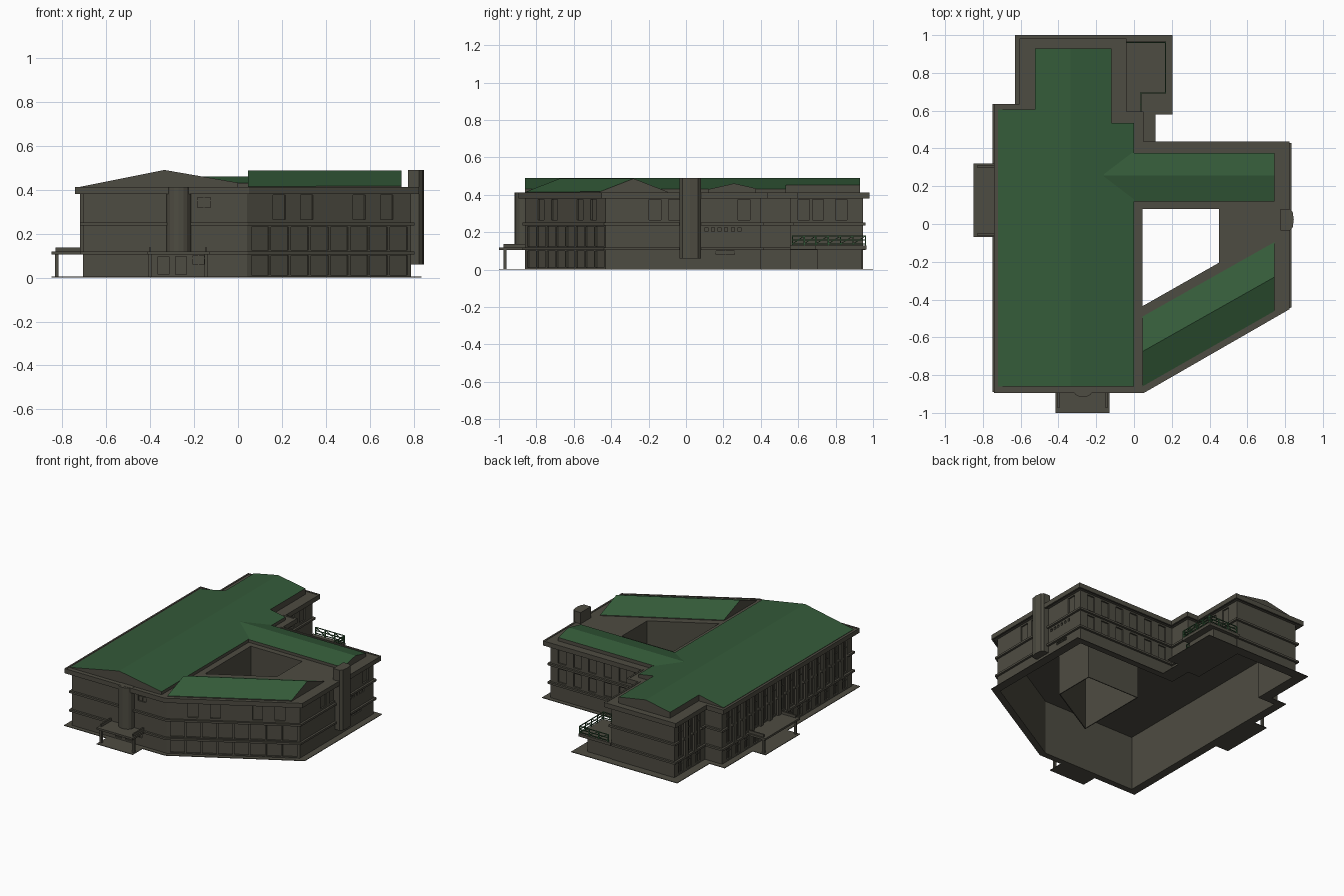
import bpy, bmesh, math
from mathutils import Vector, Matrix

if "Cube" in bpy.data.objects:
    bpy.data.objects.remove(bpy.data.objects["Cube"])

def material(name, col):
    m = bpy.data.materials.new(name)
    m.diffuse_color = (*col, 1)
    m.use_nodes = True
    m.node_tree.nodes["Principled BSDF"].inputs["Base Color"].default_value = m.diffuse_color
    return m

GREY = material("dark_stone_grey", (0.076, 0.072, 0.054))
GREEN = material("roof_green", (0.034, 0.104, 0.041))

def finish(name, bm, *mats):
    bmesh.ops.recalc_face_normals(bm, faces=bm.faces)
    me = bpy.data.meshes.new(name)
    bm.to_mesh(me)
    bm.free()
    for m in mats:
        me.materials.append(m)
    ob = bpy.data.objects.new(name, me)
    bpy.context.collection.objects.link(ob)
    return ob

def prism_bm(pts, z0, z1, hole=None):
    """Plan outline (with optional hole) pulled up from z0 to z1."""
    bm = bmesh.new()
    edges = []
    for loop in [pts] + ([hole] if hole else []):
        vs = [bm.verts.new((x, y, z0)) for x, y in loop]
        edges += [bm.edges.new((vs[i], vs[i - 1])) for i in range(len(vs))]
    bmesh.ops.triangle_fill(bm, edges=edges, use_beauty=True)
    ext = bmesh.ops.extrude_face_region(bm, geom=bm.faces[:], use_keep_orig=True)
    for v in ext["geom"]:
        if isinstance(v, bmesh.types.BMVert):
            v.co.z = z1
    return bm

def prism(name, pts, z0, z1, hole=None, mat=GREY):
    return finish(name, prism_bm(pts, z0, z1, hole), mat)

def rect(x0, x1, y0, y1):
    return [(x0, y0), (x1, y0), (x1, y1), (x0, y1)]

def add_box(bm, c, size, ang=0.0):
    M = Matrix.Translation(c) @ Matrix.Rotation(ang, 4, 'Z') @ Matrix.Diagonal((*size, 1))
    bmesh.ops.create_cube(bm, size=1, matrix=M)

def offset(pts, d):
    """Grow a counter-clockwise outline by d with mitred corners."""
    out = []
    n = len(pts)
    for i in range(n):
        a, b, c = (Vector(pts[(i + k) % n]) for k in (-1, 0, 1))
        u, v = (b - a).normalized(), (c - b).normalized()
        n1, n2 = Vector((u.y, -u.x)), Vector((v.y, -v.x))
        out.append(tuple(b + (n1 + n2) * (d / (1 + n1.dot(n2)))))
    return out

WALL = [(-0.705, -0.86), (0.04, -0.86), (0.788, -0.43), (0.788, 0.40), (0.015, 0.40), (0.015, 0.56),
        (-0.075, 0.56), (-0.075, 0.945), (-0.57, 0.945), (-0.57, 0.60), (-0.705, 0.60)]
COURT = [(0.045, 0.08), (0.045, -0.435), (0.45, -0.205), (0.45, 0.08)]

# Hollow outer walls (open below), courtyard walls and floor ledges
body = prism("outer_walls", WALL, 0.0, 0.39, offset(WALL, -0.014))
prism("courtyard_walls", offset(COURT, 0.006), 0.0, 0.39, COURT)
ledges = [prism(nm, offset(WALL, 0.015), z, z + 0.014, WALL)
          for nm, z in (("lower_ledge", 0.105), ("upper_ledge", 0.237))]

# Recessed windows, bars and piers, placed along a wall by distance from its start
cut, bars, piers = bmesh.new(), bmesh.new(), bmesh.new()

def along(seg, t):
    p, q = Vector(WALL[seg]), Vector(WALL[(seg + 1) % len(WALL)])
    d = (q - p).normalized()
    return p + d * t, Vector((d.y, -d.x)), math.atan2(d.y, d.x)

def windows(seg, ts, w, z0, z1, pane=True):
    for t in ts:
        c, n, ang = along(seg, t)
        o = c + n * 0.005
        add_box(cut, (o.x, o.y, (z0 + z1) / 2), (w, 0.03, z1 - z0), ang)
        if pane:
            b = c - n * 0.007
            add_box(bars, (b.x, b.y, (z0 + z1) / 2), (0.005, 0.006, z1 - z0), ang)
            add_box(bars, (b.x, b.y, z0 + (z1 - z0) * 0.7), (w, 0.005, 0.005), ang)

def spread(a, step, n):
    return [a + step * i for i in range(n)]

UP, MID, LOW, TALL = (0.265, 0.375), (0.13, 0.225), (0.015, 0.095), (0.13, 0.375)
windows(0, [0.445, 0.365], 0.05, *LOW, pane=False)                  # front doors
windows(0, [0.55], 0.06, 0.32, 0.365)                              # small front windows
windows(0, [0.525], 0.05, 0.06, 0.10)
windows(1, [0.17, 0.315, 0.59, 0.735], 0.065, *UP, pane=False)      # slanted front
windows(1, spread(0.07, 0.104, 8), 0.092, 0.125, 0.23, pane=False)
windows(1, spread(0.07, 0.104, 8), 0.092, 0.012, 0.10, pane=False)
windows(2, [0.265, 0.37, 0.74], 0.065, *UP, pane=False)             # right side
windows(2, spread(0.54, 0.035, 6), 0.016, 0.205, 0.225, pane=False)
windows(2, [0.64], 0.10, 0.08, 0.10)
for z in (UP, MID):
    windows(3, spread(0.09, 0.12, 6), 0.06, *z, pane=False)         # back of right wing
windows(6, [0.07, 0.145, 0.27], 0.06, *UP, pane=False)              # above the terrace
for seg, start, n in ((8, 0.07, 3), (10, 0.08, 14)):                # left side, tall windows and piers
    ts = spread(start, 0.1, n)
    windows(seg, ts, 0.05, *TALL)
    windows(seg, ts, 0.05, *LOW)
    for t in ts[:-1]:
        c, nrm, ang = along(seg, t + 0.05)
        c = c + nrm * 0.007
        add_box(piers, (c.x, c.y, 0.252), (0.03, 0.016, 0.266), ang)

cutter = finish("window_cutter", cut, GREY)
cutter.hide_render = True
for ob in (body, ledges[1]):
    mod = ob.modifiers.new("windows", 'BOOLEAN')
    mod.operation, mod.solver, mod.object = 'DIFFERENCE', 'EXACT', cutter
dg = bpy.context.evaluated_depsgraph_get()
for ob in (body, ledges[1]):
    ob_mesh = bpy.data.meshes.new_from_object(ob.evaluated_get(dg))
    ob.modifiers.clear()
    ob.data = ob_mesh
bpy.data.objects.remove(cutter)
finish("window_bars", bars, GREY)
finish("left_piers", piers, GREY)

# Eaves slab with raised gutter edge
prism("eaves_slab", offset(WALL, 0.026), 0.386, 0.410, COURT)
prism("eaves_gutter", offset(WALL, 0.036), 0.380, 0.413, offset(WALL, 0.024))

# Ground plate around the walls
plate = [(-0.75, -0.89), (0.047, -0.89), (0.835, -0.44), (0.835, 0.43), (0.115, 0.43), (0.115, 0.58),
         (0.205, 0.58), (0.205, 1.0), (-0.63, 1.0), (-0.63, 0.635), (-0.75, 0.635)]
prism("ground_plate", plate, 0.0, 0.004, offset(WALL, -0.002))

# Pitched roofs: flat outline split at the ridge, top lifted by a height rule
def roof(name, pts, ridge, normal, height):
    bm = prism_bm(pts, 0.405, 0.42)
    bmesh.ops.bisect_plane(bm, geom=bm.verts[:] + bm.edges[:] + bm.faces[:],
                           plane_co=(*ridge, 0), plane_no=(*normal, 0))
    for v in bm.verts:
        if v.co.z > 0.41:
            v.co.z = height(v.co.x, v.co.y)
    bmesh.ops.recalc_face_normals(bm, faces=bm.faces)
    under = [f for f in bm.faces if f.normal.z < -0.5]
    bmesh.ops.delete(bm, geom=under, context='FACES')
    for f in bm.faces:
        f.material_index = 1 if f.normal.z > 0.5 else 0
    return finish(name, bm, GREY, GREEN)

RX = -0.335
roof("main_roof", [(-0.72, -0.86), (0, -0.86), (0, 0.535), (-0.12, 0.535), (-0.12, 0.93), (-0.525, 0.93),
                   (-0.525, 0.605), (-0.72, 0.605)], (RX, 0), (1, 0),
     lambda x, y: 0.49 - (0.077 * (RX - x) / 0.385 if x < RX else 0.058 * (x - RX) / 0.335))
roof("right_wing_roof", rect(-0.16, 0.745, 0.12, 0.375), (0, 0.2575), (0, 1),
     lambda x, y: 0.461 - 0.029 * abs(y - 0.2575) / 0.1275)
slope = 0.395 / 0.70
roof("slanted_wing_roof", [(0.045, -0.86), (0.745, -0.46), (0.745, -0.095), (0.045, -0.49)],
     (0.045, -0.675), (-slope, 1),
     lambda x, y: 0.487 - 0.072 * abs(y + 0.675 - slope * (x - 0.045)) / 0.185)

# Front round bay and right chimney
bay = [(-0.325, -0.85)] + [(-0.27 - 0.055 * math.cos(a), -0.872 - 0.045 * math.sin(a))
       for a in [math.pi * i / 8 for i in range(9)]] + [(-0.215, -0.85)]
prism("front_bay", bay, 0.11, 0.412)
stack = [(0.775, -0.035), (0.825, -0.035), (0.84, -0.02), (0.846, 0.022), (0.84, 0.065), (0.825, 0.08), (0.775, 0.08)]
prism("chimney", stack, 0.06, 0.49)

# Canopies with posts and side fins
def canopy(name, r, posts, fins):
    prism(name + "_canopy", rect(*r), 0.105, 0.119)
    prism(name + "_step", rect(*r), 0.0, 0.004)
    bm = bmesh.new()
    for x, y in posts:
        add_box(bm, (x, y, 0.055), (0.016, 0.016, 0.11))
    finish(name + "_posts", bm, GREY)
    for i, f in enumerate(fins):
        prism(f"{name}_canopy_fin_{i + 1}", rect(*f), 0.118, 0.138)

canopy("front", (-0.415, -0.13, -1.0, -0.86), [(-0.40, -0.968), (-0.145, -0.968)],
       [(-0.405, -0.395, -0.975, -0.86), (-0.15, -0.14, -0.975, -0.86)])
canopy("left", (-0.85, -0.705, -0.07, 0.32), [(-0.825, -0.055), (-0.825, 0.305)],
       [(-0.83, -0.71, -0.06, -0.05), (-0.83, -0.71, 0.30, 0.31)])

# Back terrace: ground room, deck and railing
prism("terrace_room", rect(-0.09, 0.12, 0.70, 0.94), 0.0, 0.11, rect(-0.08, 0.114, 0.706, 0.934))
prism("terrace_deck", [(-0.08, 0.555), (0.04, 0.555), (0.04, 0.69), (0.17, 0.69), (0.17, 0.965), (-0.08, 0.965)],
      0.108, 0.128)
rail = bmesh.new()

def bar(a, b, t=0.005):
    a, b = Vector(a), Vector(b)
    d = b - a
    M = Matrix.Translation((a + b) / 2) @ d.to_track_quat('Z', 'Y').to_matrix().to_4x4() \
        @ Matrix.Diagonal((t, t, d.length, 1))
    bmesh.ops.create_cube(rail, size=1, matrix=M)

path = [(0.036, 0.57), (0.036, 0.694), (0.166, 0.694), (0.166, 0.96), (-0.06, 0.96)]
for p, q in zip(path, path[1:]):
    p, q = Vector(p), Vector(q)
    n = max(1, round((q - p).length / 0.07))
    for z in (0.138, 0.158, 0.18):
        bar((*p, z), (*q, z))
    for i in range(n):
        a, b = p.lerp(q, i / n), p.lerp(q, (i + 1) / n)
        bar((*a, 0.125), (*a, 0.182), 0.006)
        bar((*a, 0.138), (*b, 0.18), 0.004)
bar((-0.06, 0.96, 0.125), (-0.06, 0.96, 0.182), 0.006)
finish("terrace_railing", rail, GREEN)
